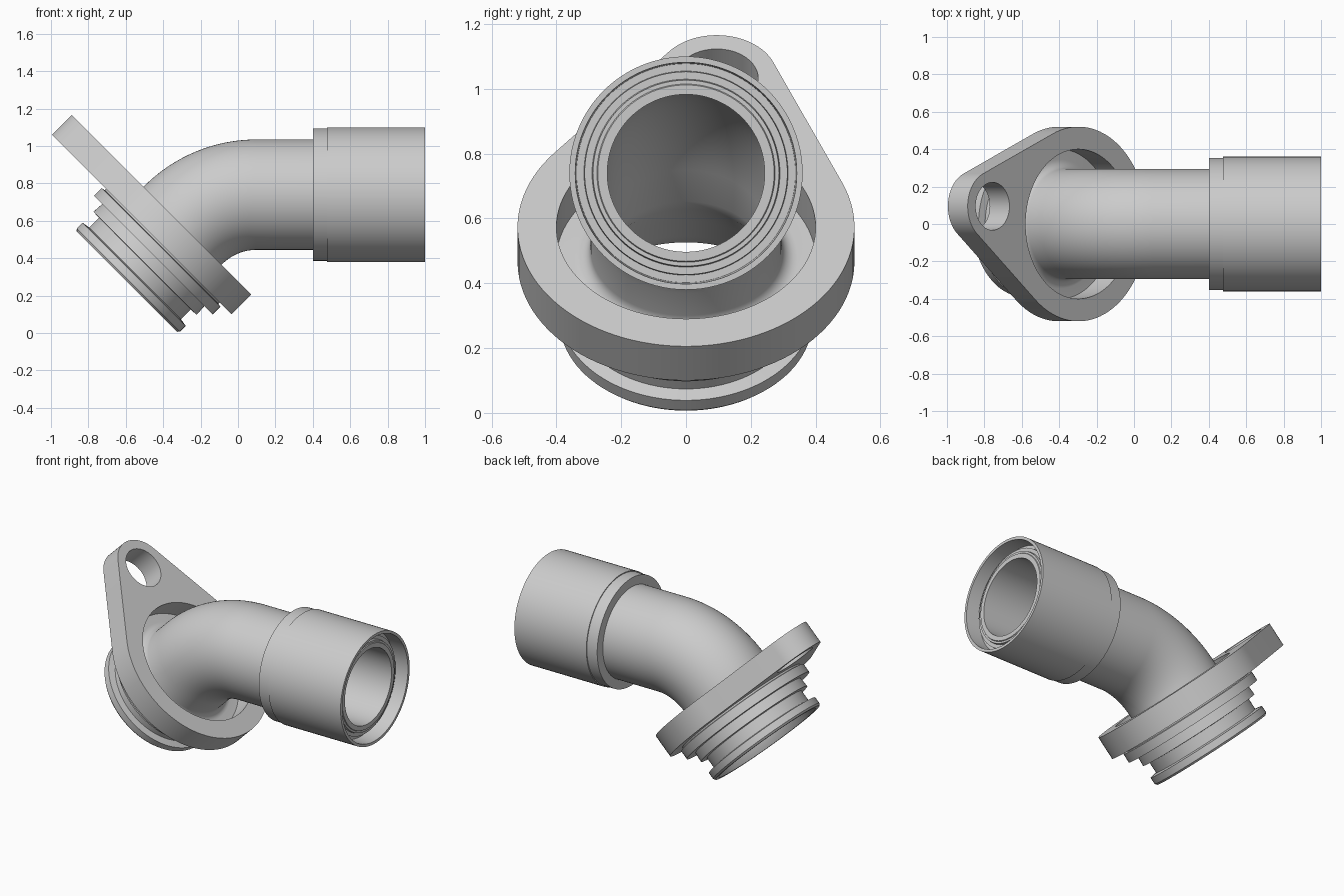
import bpy, bmesh, math
from mathutils import Vector, Matrix

if "Cube" in bpy.data.objects:
    bpy.data.objects.remove(bpy.data.objects["Cube"])

SEG = 96                        # sides of every round section
BEND_R = 0.555                  # centreline radius of the elbow
BEND_C = Vector((0.10, 0, 0.185))
T0 = 0.427                      # path length where the bend starts
T1 = T0 + BEND_R * math.pi / 4  # path length where the bend ends
A = math.sqrt(0.5)

grey = bpy.data.materials.new("light_grey")
grey.diffuse_color = (0.6, 0.6, 0.6, 1)
grey.use_nodes = True
grey.node_tree.nodes["Principled BSDF"].inputs["Base Color"].default_value = grey.diffuse_color


def path(t):
    """Centre and upward normal of the pipe at path length t."""
    ang = math.pi / 4 * (1 - min(max((t - T0) / (T1 - T0), 0), 1))
    n = Vector((-math.sin(ang), 0, math.cos(ang)))
    p = BEND_C + BEND_R * n
    if t < T0:
        p += Vector((A, 0, A)) * (t - T0)
    elif t > T1:
        p.x += t - T1
    return p, n


def at_x(x):
    """Path length at a given x on the horizontal run."""
    return T1 + x - BEND_C.x


def finish(ob):
    bpy.ops.object.select_all(action='DESELECT')
    ob.select_set(True)
    bpy.context.view_layer.objects.active = ob
    bpy.ops.object.shade_smooth_by_angle(angle=math.radians(30))


def sweep(name, profile):
    """Closed (path length, radius) profile revolved around the pipe path."""
    bm = bmesh.new()
    rings = []
    for t, r in profile:
        p, n = path(t)
        rings.append([bm.verts.new(p + r * (n * math.cos(a) + Vector((0, math.sin(a), 0))))
                      for a in (2 * math.pi * i / SEG for i in range(SEG))])
    for k, ring in enumerate(rings):
        nxt = rings[(k + 1) % len(rings)]
        for i in range(SEG):
            j = (i + 1) % SEG
            bm.faces.new((ring[i], ring[j], nxt[j], nxt[i]))
    bmesh.ops.recalc_face_normals(bm, faces=bm.faces)
    me = bpy.data.meshes.new(name)
    bm.to_mesh(me)
    bm.free()
    me.materials.append(grey)
    ob = bpy.data.objects.new(name, me)
    bpy.context.collection.objects.link(ob)
    finish(ob)


bend = [T0 + (T1 - T0) * i / 20 for i in range(21)]

# Elbow pipe with the grooved plug at its lower end
plug = [(0, 0.355), (0, 0.38), (0.012, 0.39), (0.055, 0.39), (0.062, 0.347),
        (0.135, 0.347), (0.138, 0.39), (0.20, 0.386), (0.20, 0.449),
        (0.258, 0.449), (0.262, 0.43), (0.28, 0.43)]
fillet = [(0.33 - 0.05 * math.sin(a), 0.345 - 0.05 * math.cos(a))
          for a in (math.pi / 2 * (1 - i / 6) for i in range(7))]
outer = [(t, 0.295) for t in bend] + [(at_x(0.45), 0.295)]
bore = [(at_x(0.45), 0.243)] + [(t, 0.243) for t in reversed(bend)]
flare = [(0.29, 0.243), (0.25, 0.25), (0.13, 0.315), (0.06, 0.322)]
sweep("elbow_pipe", plug + fillet + outer + bore + flare)

# Coupling sleeve with a raised inner tube set back from its rim
sweep("coupling_sleeve", [(at_x(x), r) for x, r in (
    (0.40, 0.243), (0.40, 0.354), (0.475, 0.354), (0.475, 0.36), (1.0, 0.36),
    (1.0, 0.342), (0.90, 0.338), (0.90, 0.315), (0.93, 0.313), (0.93, 0.29),
    (0.945, 0.287), (0.945, 0.275), (0.95, 0.272), (0.95, 0.243))])

# Mounting flange: big round plate joined by tangents to an offset lug
BIG, LUG_R, LUG = 0.52, 0.188, Vector((0.095, 0.65))


def arc(cx, cy, r, a0, a1, n):
    return [(cx + r * math.cos(a0 + (a1 - a0) * i / n),
             cy + r * math.sin(a0 + (a1 - a0) * i / n)) for i in range(n + 1)]


mid = math.atan2(LUG.y, LUG.x)
tan = math.acos((BIG - LUG_R) / LUG.length)
outline = (arc(LUG.x, LUG.y, LUG_R, mid - tan, mid + tan, 32)
           + arc(0, 0, BIG, mid + tan, mid - tan + 2 * math.pi, 72))
main_hole = arc(0, 0, 0.40, 0, 2 * math.pi, SEG)[:-1]
bolt_hole = arc(LUG.x, LUG.y, 0.128, 0, 2 * math.pi, 48)[:-1]

cu = bpy.data.curves.new("mounting_flange", 'CURVE')
cu.dimensions = '2D'
cu.fill_mode = 'BOTH'
cu.extrude = 0.0745
for loop in (outline, main_hole, bolt_hole):
    sp = cu.splines.new('POLY')
    sp.points.add(len(loop) - 1)
    for pt, (x, y) in zip(sp.points, loop):
        pt.co = (x, y, 0, 1)
    sp.use_cyclic_u = True
cu.materials.append(grey)
flange = bpy.data.objects.new("mounting_flange", cu)
bpy.context.collection.objects.link(flange)
centre, up = path(0.3465)
flange.matrix_world = Matrix(((0, up.x, A, centre.x), (1, 0, 0, 0),
                              (0, up.z, A, centre.z), (0, 0, 0, 1)))
bpy.ops.object.select_all(action='DESELECT')
flange.select_set(True)
bpy.context.view_layer.objects.active = flange
bpy.ops.object.convert(target='MESH')
flange = bpy.context.view_layer.objects.active
bm = bmesh.new()
bm.from_mesh(flange.data)
bmesh.ops.remove_doubles(bm, verts=bm.verts, dist=0.0001)
bmesh.ops.recalc_face_normals(bm, faces=bm.faces)
bm.to_mesh(flange.data)
bm.free()
finish(flange)
